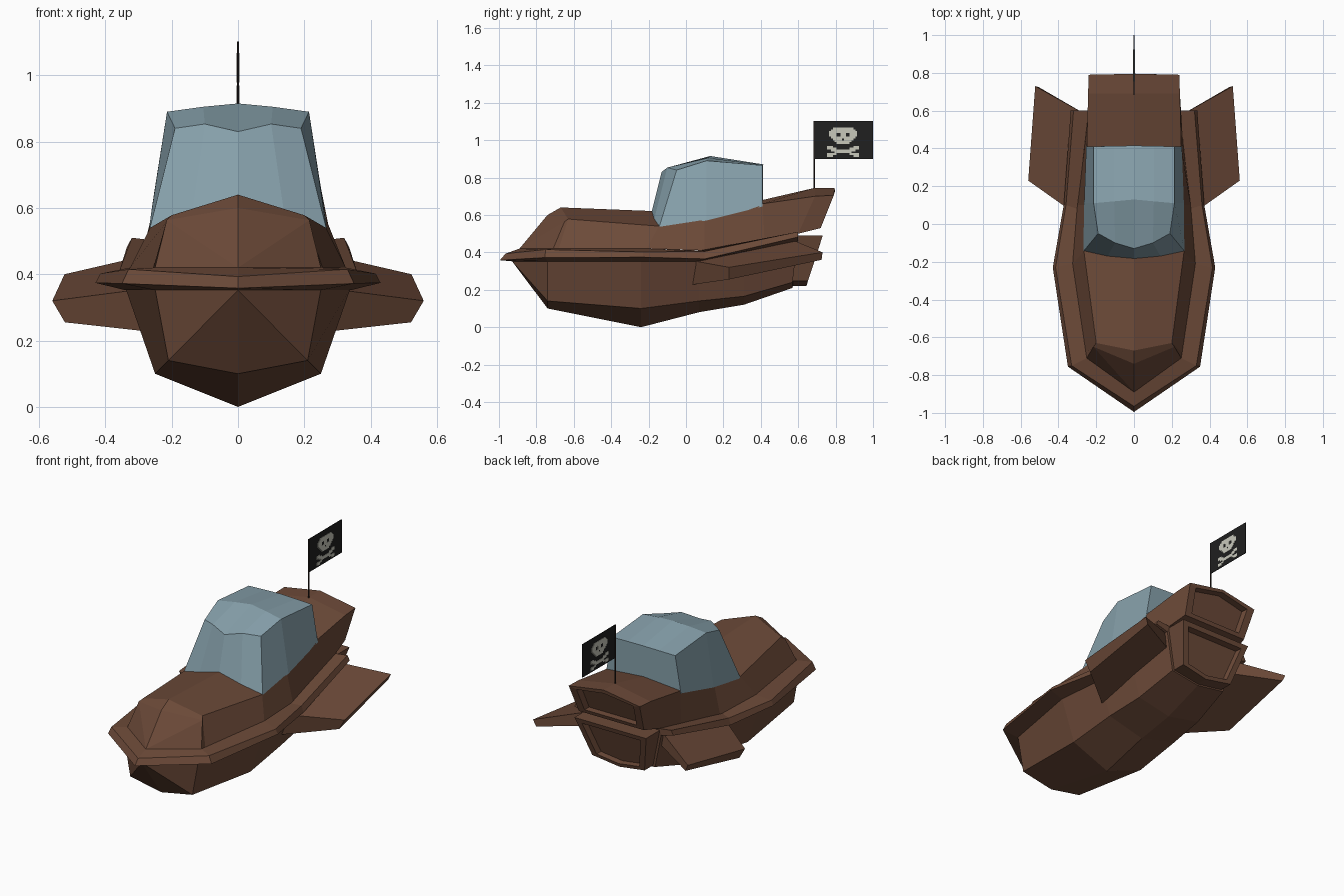
import bpy, bmesh
from mathutils import Vector

if "Cube" in bpy.data.objects:
    bpy.data.objects.remove(bpy.data.objects["Cube"])


def material(name, rgb):
    m = bpy.data.materials.new(name)
    m.diffuse_color = (*rgb, 1)
    m.use_nodes = True
    m.node_tree.nodes["Principled BSDF"].inputs["Base Color"].default_value = m.diffuse_color
    return m


WOOD = material("brown wood", (0.150, 0.068, 0.040))
GLASS = material("blue grey glass", (0.245, 0.360, 0.415))
BLACK = material("black cloth", (0.014, 0.014, 0.014))
BONE = material("bone white", (0.58, 0.58, 0.50))
DARK = material("dark pole", (0.022, 0.014, 0.012))


def finish(name, bm, mat):
    bmesh.ops.recalc_face_normals(bm, faces=bm.faces)
    me = bpy.data.meshes.new(name)
    bm.to_mesh(me)
    bm.free()
    me.materials.append(mat)
    ob = bpy.data.objects.new(name, me)
    bpy.context.collection.objects.link(ob)
    return ob


def flip(p):
    return (-p[0], p[1], p[2])


def mirrored(half):
    # close a half section into a full ring across x = 0
    return list(half) + [flip(p) for p in reversed(half) if p[0] != 0]


def loft(name, rings, mat):
    # skin equal-length closed rings; coincident points are shared
    bm = bmesh.new()
    cache = {}

    def face(points):
        vs = []
        for p in points:
            key = tuple(round(c, 4) + 0.0 for c in p)
            if key not in cache:
                cache[key] = bm.verts.new(key)
            if cache[key] not in vs:
                vs.append(cache[key])
        if len(vs) > 2 and not bm.faces.get(vs):
            bm.faces.new(vs)

    for a, b in zip(rings, rings[1:]):
        n = len(a)
        for i in range(n):
            j = (i + 1) % n
            face((a[i], a[j], b[j], b[i]))
    face(rings[0])
    face(rings[-1])
    return finish(name, bm, mat)


def shrink(ring, s, a=None, b=0.0):
    # scale a ring about its middle, optionally onto the plane y = a + b*z
    c = sum((Vector(p) for p in ring), Vector()) / len(ring)
    out = [c + (Vector(p) - c) * s for p in ring]
    if a is not None:
        out = [Vector((p.x, a + b * p.z, p.z)) for p in out]
    return [tuple(p) for p in out]


def box(bm, lo, hi):
    vs = bmesh.ops.create_cube(bm, size=1)["verts"]
    for v in vs:
        v.co = [l if c < 0 else h for c, l, h in zip(v.co, lo, hi)]


# Lower hull: keel, chine, gunwale at each station
tip = (0, -.93, .352)
lower = [
    [(0, -.74, .10), (.21, -.74, .14), (.25, -.74, .355)],
    [(0, -.24, .0), (.25, -.24, .10), (.34, -.24, .36)],
    [(0, .07, .08), (.24, .07, .14), (.31, .07, .36)],
    [(0, .31, .12), (.22, .31, .165), (.29, .31, .41)],
    [(0, .57, .21), (.19, .57, .24), (.26, .60, .50)],
]
rings = [mirrored(h) for h in lower]
rings.insert(0, [tip] * len(rings[0]))
# Lower transom: raised frame with a recessed panel
end = rings[-1]
rings += [shrink(end, .93), shrink(end, .93, .572, .325),
          shrink(end, .76, .572, .325), shrink(end, .73, .535, .325)]
loft("lower_hull", rings, WOOD)

# Upper hull: base, shoulder, deck centre at each station
tip = (0, -.89, .42)
upper = [
    [(.25, -.71, .42), (.215, -.65, .563), (0, -.74, .60)],
    [(.255, -.68, .42), (.20, -.63, .578), (0, -.67, .64)],
    [(.325, -.21, .42), (.265, -.145, .54), (0, -.16, .62)],
    [(.30, .10, .41), (.26, .10, .58), (0, .10, .62)],
    [(.26, .42, .46), (.25, .41, .66), (0, .41, .68)],
    [(.24, .60, .50), (.243, .69, .70), (0, .69, .745)],
    [(.22, .72, .53), (.24, .79, .705), (0, .795, .745)],
]
rings = [mirrored(h) for h in upper]
rings.insert(0, [tip] * len(rings[0]))
# Upper transom: recessed panel
end = rings[-1]
rings += [shrink(end, .80, .513, .39), shrink(end, .77, .475, .39)]
loft("upper_hull", rings, WOOD)

# Gunwale rim: inner top, outer top, outer low, inner low from bow to stern
rim = [
    [(0, -.89, .42), (0, -.965, .393), (0, -.995, .358), (0, -.93, .352)],
    [(.25, -.71, .42), (.33, -.75, .415), (.35, -.755, .372), (.25, -.74, .352)],
    [(.325, -.21, .42), (.415, -.23, .402), (.43, -.23, .374), (.34, -.24, .352)],
    [(.30, .08, .41), (.36, .10, .405), (.372, .10, .365), (.31, .07, .352)],
    [(.24, .60, .50), (.32, .60, .51), (.335, .60, .482), (.255, .60, .46)],
]
loft("rim", [[flip(p) for p in s] for s in reversed(rim[1:])] + rim, WOOD)

# Side fins: root and tip sections
root = [(.25, .01, .36), (.25, .02, .225), (.22, .56, .38), (.22, .56, .47)]
outer = [(.56, .23, .32), (.522, .23, .255), (.505, .725, .36), (.523, .73, .40)]
loft("right_fin", [root, outer], WOOD)
loft("left_fin", [[flip(p) for p in s] for s in (root, outer)], WOOD)

# Glass canopy: base, roof edge, roof middle, roof centre
corner = (.268, -.145, .53)
canopy = [
    [corner, corner, (.14, -.17, .578), (0, -.185, .612)],
    [corner, (.19, -.05, .84), (.10, -.10, .853), (0, -.13, .83)],
    [(.264, .11, .57), (.214, .11, .89), (.105, .12, .905), (0, .13, .915)],
    [(.253, .41, .645), (.214, .41, .865), (.105, .413, .868), (0, .415, .87)],
]
loft("canopy", [mirrored(h) for h in canopy], GLASS)

# Flag pole
bm = bmesh.new()
bmesh.ops.create_cone(bm, cap_ends=True, segments=6, radius1=.004, radius2=.004, depth=.38)
bmesh.ops.translate(bm, verts=bm.verts, vec=(0, .685, .912))
finish("flag_pole", bm, DARK)

# Flag cloth
bm = bmesh.new()
box(bm, (-.002, .685, .90), (.002, 1.0, 1.102))
finish("flag", bm, BLACK)

# Blocky skull and bones: each row is spans out from the flag middle, mirrored
skull = [[(0, 5.5)], [(0, 6.5)], [(0, 7.5)], [(0, 1.5), (3.5, 7.5)], [(0, 1.5), (3.5, 7.5)],
         [(0, 6.5)], [(.5, 5.5)], [(0, 4.5)], [(0, 3.5)]]
bones = [[(5.5, 8.5)], [(3.5, 8.5)], [(0, 6.5)], [(0, 4.5)], [(3.5, 8.5)], [(5.5, 8.5)]]
bm = bmesh.new()
for r, spans in enumerate(skull + [[]] + bones):
    z = 1.067 - r * .0098
    for a, b in spans:
        for s in (-1, 1):
            y0, y1 = sorted((.84 + s * a * .01, .84 + s * b * .01))
            box(bm, (-.004, y0, z - .0098), (.004, y1, z))
finish("flag_emblem", bm, BONE)
